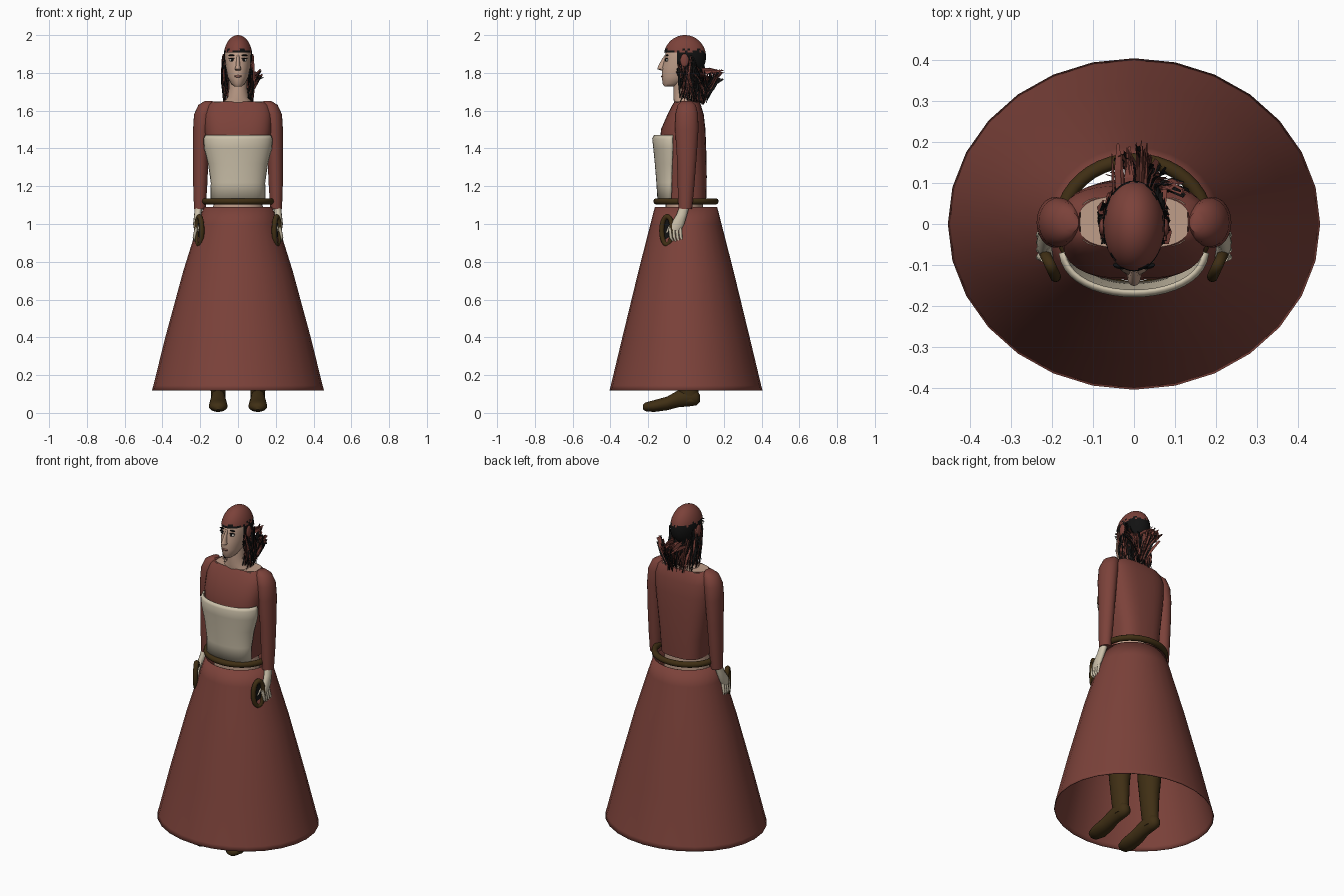
import bpy, bmesh, math, random
from mathutils import Vector

random.seed(4)
cube = bpy.data.objects.get("Cube")
if cube:
    bpy.data.objects.remove(cube, do_unlink=True)


def material(name, r, g, b):
    m = bpy.data.materials.new(name)
    m.use_nodes = True
    m.diffuse_color = (r, g, b, 1)
    m.node_tree.nodes["Principled BSDF"].inputs["Base Color"].default_value = (r, g, b, 1)
    return m


RED = material("russet cloth", 0.2, 0.054, 0.042)
CREAM = material("cream cloth", 0.6, 0.53, 0.4)
SKIN = material("skin", 0.52, 0.34, 0.25)
BROWN = material("dark leather", 0.05, 0.028, 0.007)
BLACK = material("black hair", 0.006, 0.006, 0.006)
WHITE = material("eye white", 0.7, 0.68, 0.62)
LIP = material("lip", 0.3, 0.13, 0.1)


def finish(name, bm, *mats, rule=None, angle=50):
    me = bpy.data.meshes.new(name)
    bmesh.ops.recalc_face_normals(bm, faces=bm.faces)
    bm.to_mesh(me)
    bm.free()
    ob = bpy.data.objects.new(name, me)
    bpy.context.collection.objects.link(ob)
    for m in mats:
        me.materials.append(m)
    if rule:
        for p in me.polygons:
            p.material_index = rule(p.center)
    bpy.ops.object.select_all(action="DESELECT")
    ob.select_set(True)
    bpy.context.view_layer.objects.active = ob
    if angle:
        bpy.ops.object.shade_smooth_by_angle(angle=math.radians(angle))
    return ob


def loft(name, rings, *mats, axis="z", segs=24, power=1.0, caps=True, rule=None, bm=None):
    """Rings are (x, y, z, half width, half depth), stacked along an axis."""
    own = bm is None
    bm = bm or bmesh.new()
    rows = []
    for x, y, z, a, b in rings:
        row = []
        for i in range(segs):
            t = math.tau * i / segs
            c, s = math.cos(t), math.sin(t)
            u = a * math.copysign(abs(c) ** power, c)
            v = b * math.copysign(abs(s) ** power, s)
            row.append(bm.verts.new((x + u, y + v, z) if axis == "z" else (x + u, y, z + v)))
        rows.append(row)
    for lo, hi in zip(rows, rows[1:]):
        for i in range(segs):
            j = (i + 1) % segs
            bm.faces.new((lo[i], lo[j], hi[j], hi[i]))
    if caps:
        bm.faces.new(rows[0])
        bm.faces.new(rows[-1])
    return finish(name, bm, *mats, rule=rule) if own else None


def ball(name, loc, size, *mats, rule=None, segs=16):
    bm = bmesh.new()
    bmesh.ops.create_uvsphere(bm, u_segments=segs, v_segments=segs * 3 // 4, radius=1)
    for v in bm.verts:
        v.co = Vector(loc) + Vector(a * b for a, b in zip(v.co, size))
    return finish(name, bm, *mats, rule=rule)


def ring(name, loc, rx, ry, minor, mat, upright=0.0, turn=0.0, segs=40):
    bm = bmesh.new()
    rows = []
    for i in range(segs):
        t = math.tau * i / segs
        row = []
        for k in range(10):
            a = math.tau * k / 10
            r = minor * math.cos(a)
            row.append(bm.verts.new(((rx + r) * math.cos(t), (ry + r) * math.sin(t), minor * math.sin(a))))
        rows.append(row)
    for i in range(segs):
        p, q = rows[i], rows[(i + 1) % segs]
        for k in range(10):
            bm.faces.new((p[k], q[k], q[(k + 1) % 10], p[(k + 1) % 10]))
    ob = finish(name, bm, mat)
    ob.location, ob.rotation_euler = loc, (upright, 0, turn)
    return ob


# Open bell skirt with thin hem, and belt
skirt = loft("skirt", [(0, 0, 0.12, 0.455, 0.405), (0, 0, 0.145, 0.448, 0.398), (0, 0, 0.4, 0.385, 0.337),
                       (0, 0, 0.75, 0.29, 0.252), (0, 0, 1.0, 0.212, 0.188), (0, 0, 1.09, 0.182, 0.165)],
             RED, segs=28, caps=False)
hem = skirt.modifiers.new("thickness", "SOLIDIFY")
hem.thickness = 0.004
ring("belt", (0, 0, 1.12), 0.178, 0.156, 0.017, BROWN)

# Body under the clothes, bodice with square neckline
loft("waist", [(0, -0.01, 0.85, 0.14, 0.1), (0, -0.01, 1.05, 0.135, 0.1), (0, -0.01, 1.2, 0.122, 0.098)], SKIN)
loft("bodice", [(0, -0.005, 1.13, 0.13, 0.112), (0, -0.005, 1.25, 0.14, 0.115), (0, -0.015, 1.4, 0.165, 0.122),
                (0, -0.015, 1.5, 0.178, 0.118), (0, -0.002, 1.58, 0.18, 0.096), (0, 0.003, 1.63, 0.165, 0.076),
                (0, 0.005, 1.648, 0.135, 0.064)], RED, power=0.7, segs=32, caps=False)
loft("shoulder_skin", [(0, 0.005, 1.6, 0.132, 0.062), (0, 0.005, 1.645, 0.132, 0.062)], SKIN, power=0.45)
loft("neck", [(0, -0.005, 1.64, 0.078, 0.058), (0, -0.012, 1.67, 0.055, 0.055), (0, -0.015, 1.72, 0.048, 0.05),
              (0, -0.01, 1.8, 0.05, 0.055)], SKIN)

# Curved bib standing off the chest
bm = bmesh.new()
rows = []
for z, w, y, d in [(1.11, 0.142, -0.065, 0.08), (1.22, 0.14, -0.06, 0.092), (1.32, 0.155, -0.055, 0.105),
                   (1.4, 0.176, -0.05, 0.118), (1.45, 0.18, -0.05, 0.124), (1.468, 0.172, -0.05, 0.115)]:
    angles = [math.radians(-84 + 168 * i / 20) for i in range(21)]
    rows.append([bm.verts.new((w * math.sin(a), y - d * math.cos(a) ** 0.8, z)) for a in angles])
for lo, hi in zip(rows, rows[1:]):
    for i in range(20):
        bm.faces.new((lo[i], lo[i + 1], hi[i + 1], hi[i]))
bib = finish("bib", bm, CREAM)
solid = bib.modifiers.new("thickness", "SOLIDIFY")
solid.thickness, solid.offset = 0.01, 0

# Arms, hands, hoops, legs and boots for both sides
for s, side in ((1, "left"), (-1, "right")):
    loft(side + "_sleeve", [(s * .202, -.004, 1.08, .031, .036), (s * .2, 0, 1.2, .037, .044),
                            (s * .197, .004, 1.35, .041, .052), (s * .192, .004, 1.5, .046, .062),
                            (s * .183, .004, 1.58, .05, .06), (s * .168, .004, 1.63, .042, .048),
                            (s * .155, .004, 1.652, .02, .025)], RED)
    loft(side + "_hand", [(s * .22, -.06, .965, .012, .032), (s * .221, -.045, 1.0, .017, .036),
                          (s * .213, -.022, 1.05, .019, .028), (s * .206, -.006, 1.1, .022, .026)],
         CREAM, segs=12)
    fingers = bmesh.new()
    for k in range(4):
        y = -0.085 + 0.018 * k
        loft("", [(s * .224, y + .015, .895 + .008 * abs(k - 2), .006, .006), (s * .232, y + .004, .93, .008, .008),
                  (s * .221, y, .98, .009, .009)], segs=8, bm=fingers)
    loft("", [(s * .2, -.1, .955, .006, .007), (s * .206, -.085, .985, .009, .01),
              (s * .212, -.05, 1.03, .01, .012)], segs=8, bm=fingers)
    finish(side + "_fingers", fingers, CREAM)
    turn = math.radians(90 - 25 * s)
    ring(side + "_hoop", (s * .205, -.1, .965), .031, .074, .014, BROWN, math.pi / 2, turn)
    disc = bmesh.new()
    bmesh.ops.create_circle(disc, cap_ends=True, segments=24, radius=1)
    for v in disc.verts:
        v.co = (v.co.x * .031, v.co.y * .074, 0)
    panel = finish(side + "_hoop_panel", disc, BLACK)
    panel.location, panel.rotation_euler = (s * .205, -.1, .965), (math.pi / 2, 0, turn)

    x = s * 0.105
    loft(side + "_stocking", [(x, 0, .4, .05, .058), (x, 0, .6, .06, .065), (x * .8, 0, .9, .075, .085)], BLACK)
    loft(side + "_boot_shaft", [(x, .02, .06, .036, .048), (x, .01, .13, .04, .055), (x, .005, .25, .05, .06),
                                (x, .005, .36, .06, .07), (x, .005, .47, .06, .068)], BROWN)
    loft(side + "_boot_foot", [(x, -.228, .03, .015, .012), (x, -.215, .032, .036, .023),
                               (x, -.17, .036, .05, .031), (x, -.1, .05, .046, .036),
                               (x, -.04, .075, .038, .045), (x, .02, .085, .038, .05),
                               (x, .055, .08, .034, .04), (x, .074, .078, .016, .018)], BROWN, axis="y", segs=20)

# Head and facial features
loft("head", [(0, -.088, 1.728, .02, .026), (0, -.072, 1.742, .036, .052), (0, -.045, 1.78, .055, .083),
              (0, -.028, 1.83, .064, .098), (0, -.012, 1.88, .069, .1), (0, -.008, 1.92, .068, .097),
              (0, 0, 1.96, .054, .075), (0, 0, 1.985, .02, .03)], SKIN, segs=32)
loft("nose", [(0, -.118, 1.812, .012, .012), (0, -.128, 1.82, .017, .024), (0, -.122, 1.84, .011, .024),
              (0, -.112, 1.875, .008, .014), (0, -.1, 1.9, .006, .008)], SKIN, segs=12)
ball("mouth", (0, -.121, 1.782), (.02, .011, .007), LIP)
for s, side in ((1, "left"), (-1, "right")):
    ball(side + "_eye", (s * .03, -.101, 1.868), (.016, .007, .008), WHITE)
    ball(side + "_pupil", (s * .03, -.107, 1.868), (.007, .004, .007), BLACK)
    ball(side + "_eyelid", (s * .031, -.102, 1.877), (.019, .008, .003), BLACK)
    ball(side + "_brow", (s * .032, -.1, 1.893), (.02, .007, .004), BLACK)
    ball(side + "_ear", (s * .077, -.008, 1.865), (.009, .022, .036), RED)

# Hair shell: russet crown over a ragged black lower part, open at the face
bm = bmesh.new()
bmesh.ops.create_uvsphere(bm, u_segments=48, v_segments=32, radius=1)
for v in bm.verts:
    v.co = (v.co.x * .076, v.co.y * .112 - .006, 1.885 + v.co.z * .115)
gone = [f for f in bm.faces
        if (c := f.calc_center_median()).z < 1.8 or (c.z < 1.91 and c.y < -.055 + random.uniform(0, .012))]
bmesh.ops.delete(bm, geom=gone, context="FACES")
finish("hair_cap", bm, RED, BLACK,
       rule=lambda c: int(c.z < 1.915 + .25 * max(0, -c.y - .1) + random.uniform(-.012, .012)))


# Loose locks as bent tapering ribbons
def lock(bm, start, end, width, bulge):
    a, b = Vector(start), Vector(end)
    across = (b - a).cross((random.uniform(-1, 1), random.uniform(-1, 1), .3)).normalized() * width
    mid = (a + b) / 2 + Vector(bulge)
    pairs = [(bm.verts.new(p - across * k), bm.verts.new(p + across * k)) for p, k in ((a, .7), (mid, 1), (b, .25))]
    for p, q in zip(pairs, pairs[1:]):
        bm.faces.new((p[0], p[1], q[1], q[0]))


R = random.uniform
black, red = bmesh.new(), bmesh.new()
for i in range(150):
    bm = red if i % 3 == 0 else black
    t = R(-1, 1)
    # hanging down the nape
    lock(bm, (t * .072, .085 - .06 * abs(t) + R(-.02, .015), R(1.8, 1.88)),
         (t * .06 + .012, R(.03, .1), R(1.63, 1.7)), R(.005, .012), (0, .015, 0))
    # framing each side of the neck
    s = 1 if i % 2 else -1
    lock(bm, (s * R(.064, .08), R(-.05, .05), R(1.8, 1.9)),
         (s * R(.05, .08), R(-.04, .06), R(1.63, 1.72)), R(.004, .009), (s * .006, 0, 0))
for i in range(70):
    # flared tail spreading up and back
    u = R(-.07, .135)
    lock(red if i % 2 else black, (u, .19 - .8 * abs(u - .0) + R(-.03, .012), R(1.76, 1.82)),
         (.02 + u * .3, R(.07, .11), R(1.64, 1.72)), R(.004, .01), (0, .01, R(0, .03)))
for i in range(16):
    u = R(-.05, .03)
    lock(red, (u, .07, R(1.79, 1.82)), (u * 1.1, R(.15, .207), R(1.79, 1.815)), R(.006, .012), (0, 0, .004))
finish("black_locks", black, BLACK, angle=0)
finish("russet_locks", red, RED, angle=0)
